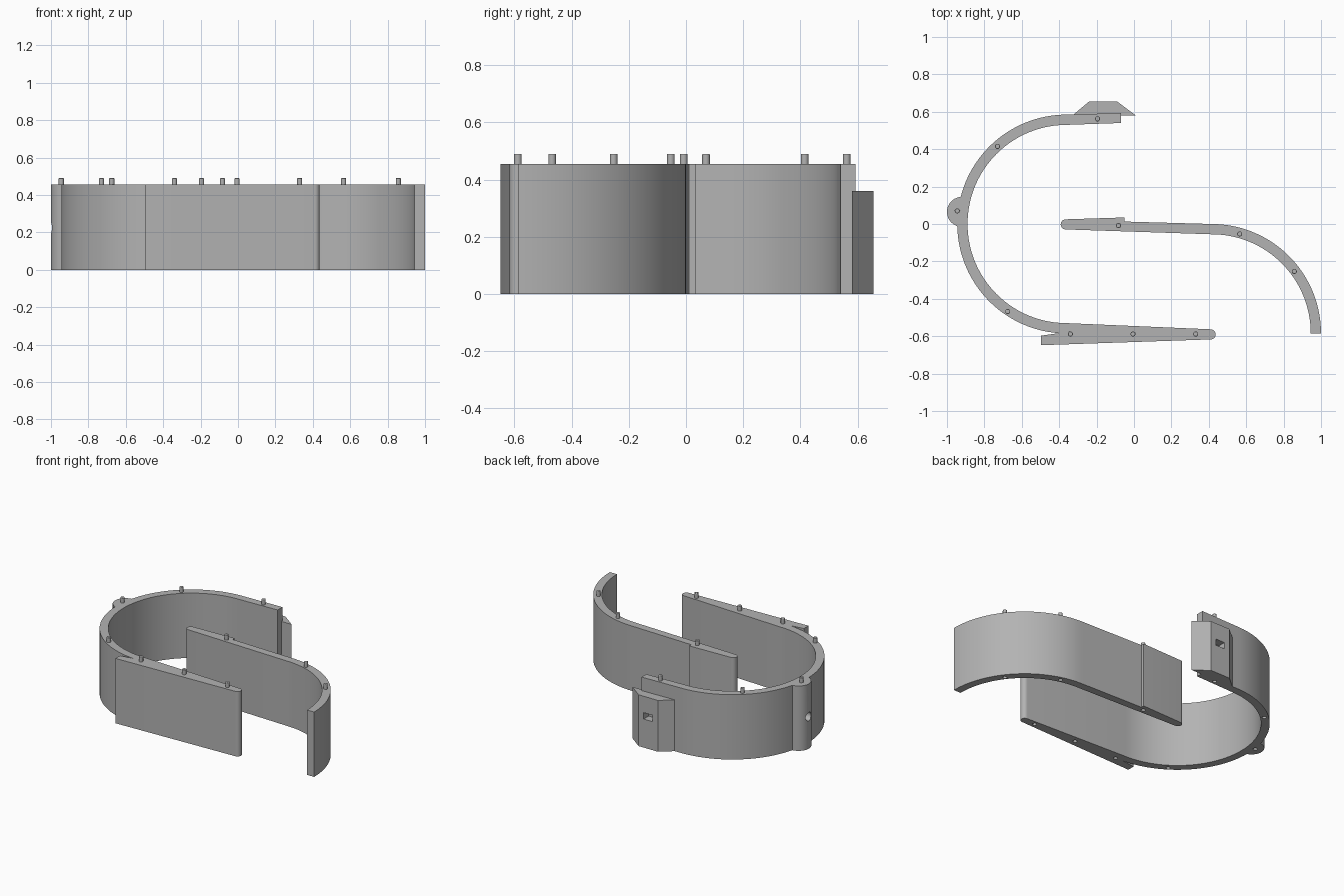
import bpy, bmesh
from math import cos, sin, radians

cube = bpy.data.objects.get("Cube")
if cube:
    bpy.data.objects.remove(cube, do_unlink=True)

HEIGHT, PIN_TOP, PIN_R = 0.455, 0.49, 0.0135
OUTER, INNER = 0.585, 0.53

grey = bpy.data.materials.new("plain grey")
grey.use_nodes = True
grey.diffuse_color = (0.45, 0.45, 0.45, 1)
grey.node_tree.nodes["Principled BSDF"].inputs["Base Color"].default_value = grey.diffuse_color


def arc(cx, cy, r, start, end, n):
    angles = [radians(start + (end - start) * i / n) for i in range(n + 1)]
    return [(cx + r * cos(a), cy + r * sin(a)) for a in angles]


def finish(name, bm):
    bmesh.ops.recalc_face_normals(bm, faces=bm.faces)
    mesh = bpy.data.meshes.new(name)
    bm.to_mesh(mesh)
    bm.free()
    mesh.materials.append(grey)
    obj = bpy.data.objects.new(name, mesh)
    bpy.context.collection.objects.link(obj)
    return obj


def extrude(name, outline, z0, z1):
    bm = bmesh.new()
    face = bm.faces.new([bm.verts.new((x, y, z0)) for x, y in outline])
    top = bmesh.ops.extrude_face_region(bm, geom=[face])
    verts = [v for v in top["geom"] if isinstance(v, bmesh.types.BMVert)]
    bmesh.ops.translate(bm, verts=verts, vec=(0, 0, z1 - z0))
    return finish(name, bm)


def cut(target, cutter):
    cutter.hide_render = True
    mod = target.modifiers.new("cut", 'BOOLEAN')
    mod.operation, mod.solver, mod.object = 'DIFFERENCE', 'EXACT', cutter
    bpy.context.view_layer.objects.active = target
    bpy.ops.object.modifier_apply(modifier=mod.name)
    bpy.data.objects.remove(cutter, do_unlink=True)


def smooth(obj):
    bpy.ops.object.select_all(action='DESELECT')
    obj.select_set(True)
    bpy.context.view_layer.objects.active = obj
    bpy.ops.object.shade_smooth_by_angle(angle=radians(30))


# Hooked wall: back end, round bend with its side boss, thickened front run
hook = [(-0.07, 0.593)]
hook += arc(-0.36, 0, OUTER, 90, 165.6, 28)
hook += arc(-0.92, 0.065, 0.08, 94.7, 252.1, 20)[1:-1]
hook += arc(-0.36, 0, OUTER, 181.2, 266, 30)
hook += [(-0.497, -0.597), (-0.497, -0.648)]
hook += arc(0.41, -0.59, 0.027, -90, 90, 12)
hook += arc(-0.36, 0, INNER, 270, 90, 64)
hook += [(-0.07, 0.54)]
hooked_wall = extrude("hooked_wall", hook, 0, HEIGHT)

# Swept wall: round tip, small step, straight run and quarter bend
sweep = arc(-0.365, -0.002, 0.027, 270, 90, 12)
sweep += [(-0.05, 0.035), (-0.05, 0.013)]
sweep += arc(0.415, -0.585, OUTER, 90, 0, 34)
sweep += arc(0.415, -0.585, INNER, 0, 90, 34)
swept_wall = extrude("swept_wall", sweep, 0, HEIGHT)

# Slot bracket behind the back end
bracket = extrude("slot_bracket",
                  [(-0.33, 0.58), (0.01, 0.58), (-0.09, 0.655), (-0.24, 0.655)], 0, 0.36)
cut(bracket, extrude("slot_cutter",
                     [(-0.2, 0.6), (-0.13, 0.6), (-0.13, 0.7), (-0.2, 0.7)], 0.2, 0.245))

# Round hole in the side boss
bm = bmesh.new()
bmesh.ops.create_cone(bm, cap_ends=True, segments=24, radius1=0.03, radius2=0.03, depth=0.12)
hole = finish("boss_cutter", bm)
hole.rotation_euler = (0, radians(90), 0)
hole.location = (-1.0, 0.065, 0.225)
bpy.context.view_layer.update()
cut(hooked_wall, hole)

# Locating pins on top, matching sockets underneath
hook_pins = [(-0.945, 0.07), (-0.73, 0.415), (-0.675, -0.468), (-0.195, 0.562),
             (-0.34, -0.588), (-0.005, -0.588), (0.33, -0.588)]
sweep_pins = [(-0.083, -0.008), (0.565, -0.053), (0.857, -0.253)]
for wall, spots in ((hooked_wall, hook_pins), (swept_wall, sweep_pins)):
    for x, y in spots:
        cut(wall, extrude("socket_cutter", arc(x, y, PIN_R, 0, 345, 23), -0.02, 0.035))
        pin = extrude("locating_pin", arc(x, y, PIN_R, 0, 345, 23), HEIGHT - 0.01, PIN_TOP)
        bevel = pin.modifiers.new("rounded rim", 'BEVEL')
        bevel.width, bevel.segments = 0.003, 2
        smooth(pin)

for obj in (hooked_wall, swept_wall, bracket):
    smooth(obj)
